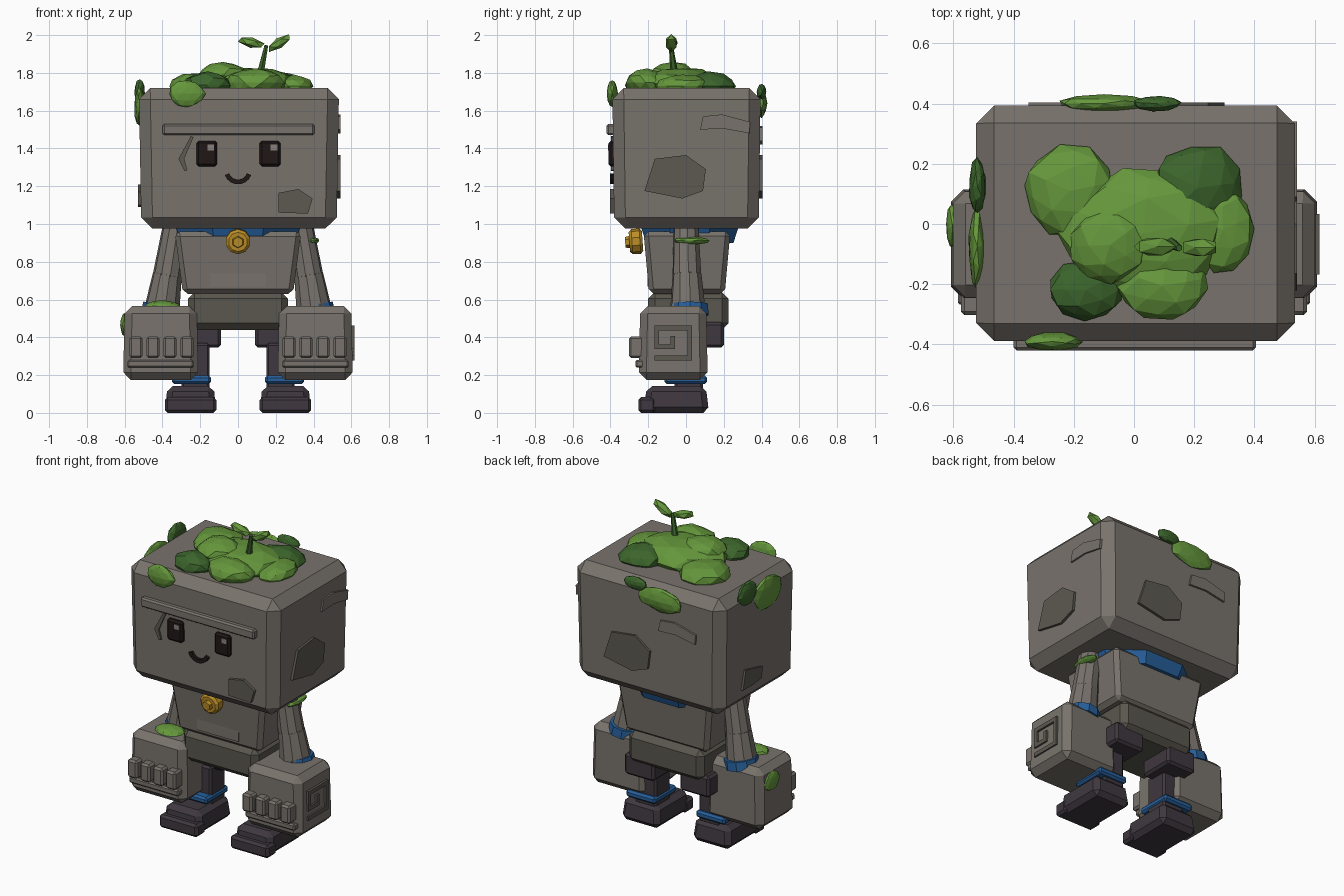
import bpy, bmesh, math, random
from mathutils import Vector, Matrix

random.seed(4)
if "Cube" in bpy.data.objects:
    bpy.data.objects.remove(bpy.data.objects["Cube"], do_unlink=True)


def material(name, *rgb):
    mat = bpy.data.materials.new(name)
    mat.use_nodes = True
    mat.diffuse_color = (*rgb, 1)
    mat.node_tree.nodes["Principled BSDF"].inputs["Base Color"].default_value = (*rgb, 1)
    return mat


stone = material("stone", .19, .17, .15)
dark_stone = material("dark stone", .11, .1, .085)
hip_stone = material("mossy stone", .1, .095, .075)
charcoal = material("charcoal", .05, .04, .05)
blue = material("blue cloth", .02, .115, .33)
gold = material("gold", .5, .27, .02)
leaf_green = material("leaf green", .13, .31, .045)
moss_green = material("dark moss", .045, .13, .025)
eye_dark = material("eye dark", .015, .008, .008)
eye_shine = material("eye shine", .25, .22, .2)


def finish(bm, name, mat):
    bmesh.ops.recalc_face_normals(bm, faces=bm.faces[:])
    mesh = bpy.data.meshes.new(name)
    bm.to_mesh(mesh)
    bm.free()
    mesh.materials.append(mat)
    obj = bpy.data.objects.new(name, mesh)
    bpy.context.collection.objects.link(obj)
    return obj


def box(name, low, high, mat, bevel=0.0, top=1.0, bottom=1.0):
    """Chamfered block between two corners, with scaled top or bottom end."""
    low, high = Vector(low), Vector(high)
    bm = bmesh.new()
    bmesh.ops.create_cube(bm, size=1)
    for v in bm.verts:
        k = top if v.co.z > 0 else bottom
        v.co = Vector((v.co.x * k, v.co.y * k, v.co.z)) * (high - low) + (low + high) / 2
    if bevel:
        bmesh.ops.bevel(bm, geom=bm.edges[:], offset=bevel, segments=1,
                        profile=.5, affect='EDGES', clamp_overlap=True)
    return finish(bm, name, mat)


def tube(name, start, end, r_start, r_end, mat, sides=10, bevel=0.0):
    """Faceted tapered cylinder between two points."""
    start, end = Vector(start), Vector(end)
    axis = end - start
    bm = bmesh.new()
    bmesh.ops.create_cone(bm, cap_ends=True, segments=sides, radius1=r_start,
                          radius2=r_end, depth=axis.length)
    if bevel:
        rims = [e for e in bm.edges if abs(e.verts[0].co.z - e.verts[1].co.z) < bevel / 2]
        bmesh.ops.bevel(bm, geom=rims, offset=bevel, segments=1, profile=.5, affect='EDGES')
    turn = axis.to_track_quat('Z', 'Y').to_matrix().to_4x4()
    bmesh.ops.transform(bm, verts=bm.verts[:], matrix=Matrix.Translation((start + end) / 2) @ turn)
    return finish(bm, name, mat)


def blob(name, center, radii, mat, tilt=0.0, detail=2, rough=.07):
    """Low-poly ellipsoid clump."""
    bm = bmesh.new()
    bmesh.ops.create_icosphere(bm, subdivisions=detail, radius=1)
    spin = Matrix.Rotation(random.uniform(0, math.tau), 3, 'Z') if detail > 1 else Matrix()
    lean = Matrix.Rotation(tilt, 3, 'Y')
    for v in bm.verts:
        p = spin.to_3x3() @ v.co * random.uniform(1 - rough, 1 + rough)
        v.co = lean @ (p * Vector(radii)) + Vector(center)
    return finish(bm, name, mat)


# Wall coordinates: across, up and outward on each side of the head
walls = {
    "front": lambda u, v, d: (u, -.39 - d, v),
    "back": lambda u, v, d: (-u, .392 + d, v),
    "left": lambda u, v, d: (.53 + d, u, v),
    "right": lambda u, v, d: (-.517 - d, u, v),
}


def plate(name, wall, points, mat, rise=.012, shift=(0, 0)):
    """Flat polygon plate set onto a head wall."""
    place = walls[wall]
    bm = bmesh.new()
    rings = [[bm.verts.new(place(u + shift[0], v + shift[1], d)) for u, v in points]
             for d in (-.012, rise)]
    for ring in rings:
        bm.faces.new(ring)
    for i in range(len(points)):
        j = (i + 1) % len(points)
        bm.faces.new((rings[0][i], rings[0][j], rings[1][j], rings[1][i]))
    return finish(bm, name, mat)


def rectangle(u0, u1, v0, v1):
    return [(u0, v0), (u1, v0), (u1, v1), (u0, v1)]


# Head and face
box("head", (-.525, -.39, .975), (.535, .395, 1.72), stone, .06, bottom=.975)
box("brow", (-.4, -.42, 1.47), (.405, -.37, 1.53), stone, .01)
for side, x in (("right", -.165), ("left", .17)):
    box(side + "_eye", (x - .055, -.41, 1.305), (x + .055, -.37, 1.44), eye_dark, .012)
    plate(side + "_eye_shine", "front", rectangle(x + .003, x + .038, 1.39, 1.42), eye_shine, .024)
arc = [math.radians(a) for a in range(200, 341, 20)]
smile = [(r * math.cos(a), 1.285 + r * math.sin(a))
         for r, angles in ((.075, arc), (.05, arc[::-1])) for a in angles]
plate("mouth", "front", smile, eye_dark)
plate("face_crack", "front", [(-.25, 1.465), (-.235, 1.46), (-.285, 1.345),
                              (-.268, 1.285), (-.283, 1.28), (-.315, 1.345)], dark_stone, .006)

# Worn stone patches on the head
chip = [(.215, 1.165), (.32, 1.185), (.395, 1.135), (.37, 1.055), (.215, 1.06)]
worn = [(-.165, 1.345), (0, 1.365), (.105, 1.29), (.09, 1.175), (-.02, 1.135), (-.22, 1.175)]
sliver = [(.09, 1.57), (.19, 1.58), (.34, 1.54), (.335, 1.48), (.2, 1.505), (.075, 1.5)]
side_chip = [(.15, 1.21), (-.02, 1.17), (-.01, 1.1), (.08, 1.09), (.18, 1.09)]
plate("front_chip", "front", chip, dark_stone)
plate("left_worn_patch", "left", worn, dark_stone)
plate("left_sliver", "left", sliver, stone)
plate("back_worn_patch", "back", worn, dark_stone, shift=(-.08, 0))
plate("back_sliver", "back", sliver, stone, shift=(.01, -.06))
plate("right_chip", "right", side_chip, dark_stone)

# Torso, hips, scarf and medallion
box("torso", (-.335, -.225, .63), (.335, .235, .96), stone, .025, bottom=.87)
box("hips", (-.265, -.2, .44), (.265, .225, .64), hip_stone, .035)
plate("chest_panel", "front", [(-.15, .83), (.155, .83), (.145, .67), (-.145, .67)],
      stone, -.005).location.y = .18
scarf = tube("scarf", (0, 0, .9), (0, 0, .985), 1, 1.12, blue, 8)
scarf.data.transform(Matrix.Translation((0, .02, 0)) @ Matrix.Diagonal((.32, .25, 1, 1))
                     @ Matrix.Rotation(math.pi / 8, 4, 'Z'))
tube("medallion_rim", (0, -.23, .91), (0, -.3, .905), .068, .066, gold, 10, .014)
tube("medallion_boss", (0, -.29, .905), (0, -.322, .903), .034, .028, gold, 6)

# Arms, fists, legs and feet, mirrored
for side, s in (("right", -1), ("left", 1)):
    def pair(name, low, high, *args, **kw):
        xs = sorted((s * low[0], s * high[0]))
        return box(side + "_" + name, (xs[0], *low[1:]), (xs[1], *high[1:]), *args, **kw)

    tube(side + "_upper_arm", (s * .33, 0, 1), (s * .375, .005, .72), .066, .078, stone, 10, .008)
    tube(side + "_forearm", (s * .373, .005, .74), (s * .405, .01, .53), .077, .096, stone, 10, .008)
    tube(side + "_wrist_band", (s * .402, .02, .575), (s * .41, .02, .52), .1, .105, blue)
    pair("fist", (.21, -.25, .175), (.608, .115, .565), stone, .04, top=.96)
    for i in range(4):
        x = .27 + i * .09
        pair("knuckle_%d" % i, (x - .035, -.302, .29), (x + .035, -.22, .405), stone, .012)
    pair("finger_bar", (.235, -.268, .24), (.585, -.22, .28), stone, .008)
    pair("thigh", (.09, -.03, .345), (.3, .2, .48), charcoal, .015)
    pair("shin", (.15, -.06, .12), (.3, .09, .37), charcoal, .012)
    pair("ankle_band", (.143, -.115, .153), (.35, .112, .197), blue, .012)
    pair("foot", (.115, -.225, 0), (.387, .122, .143), charcoal, .03, top=.9)
    pair("toe_cap", (.115, -.252, 0), (.387, -.16, .083), charcoal, .015)

# Square spiral on the left fist
path = [(-.155, .29), (.02, .29), (.02, .45), (-.155, .45), (-.155, .35), (-.07, .35), (-.07, .395)]
for (y0, z0), (y1, z1) in zip(path, path[1:]):
    box("fist_spiral", (.59, min(y0, y1) - .013, min(z0, z1) - .013),
        (.616, max(y0, y1) + .013, max(z0, z1) + .013), dark_stone)

# Moss on the crown
crown = [((.03, -.03, 1.745), (.28, .21, .085), leaf_green),
         ((-.215, .11, 1.73), (.155, .155, .07), leaf_green),
         ((.21, .12, 1.73), (.15, .145, .075), moss_green),
         ((.295, -.02, 1.73), (.1, .14, .06), leaf_green),
         ((.095, -.205, 1.75), (.155, .115, .07), leaf_green),
         ((-.16, -.22, 1.735), (.125, .1, .07), moss_green),
         ((-.08, -.07, 1.79), (.13, .125, .065), leaf_green)]
for center, radii, mat in crown:
    blob("crown_moss", center, radii, mat)

# Moss clinging to the sides, arms and fist
patches = [("front_moss", (-.27, -.39, 1.69), (.095, .03, .07), leaf_green),
           ("back_moss", (-.1, .4, 1.64), (.155, .03, .075), leaf_green),
           ("back_small_moss", (.075, .4, 1.7), (.08, .025, .04), moss_green),
           ("side_moss", (-.52, -.075, 1.62), (.03, .14, .1), leaf_green),
           ("side_small_moss", (-.52, .125, 1.69), (.028, .095, .075), moss_green),
           ("arm_moss", (.39, .03, .912), (.04, .095, .02), leaf_green),
           ("fist_top_moss", (-.395, -.12, .565), (.095, .075, .03), leaf_green),
           ("fist_side_moss", (-.603, -.005, .465), (.02, .075, .06), leaf_green)]
for patch in patches:
    blob(*patch)

# Sprout
tube("sprout_stem", (.115, -.06, 1.78), (.15, -.08, 1.945), .022, .011, moss_green, 6)
blob("sprout_leaf_right", (.07, -.075, 1.96), (.078, .034, .028), leaf_green, .25, 1, 0)
blob("sprout_leaf_left", (.218, -.078, 1.958), (.078, .034, .028), leaf_green, -.55, 1, 0)
